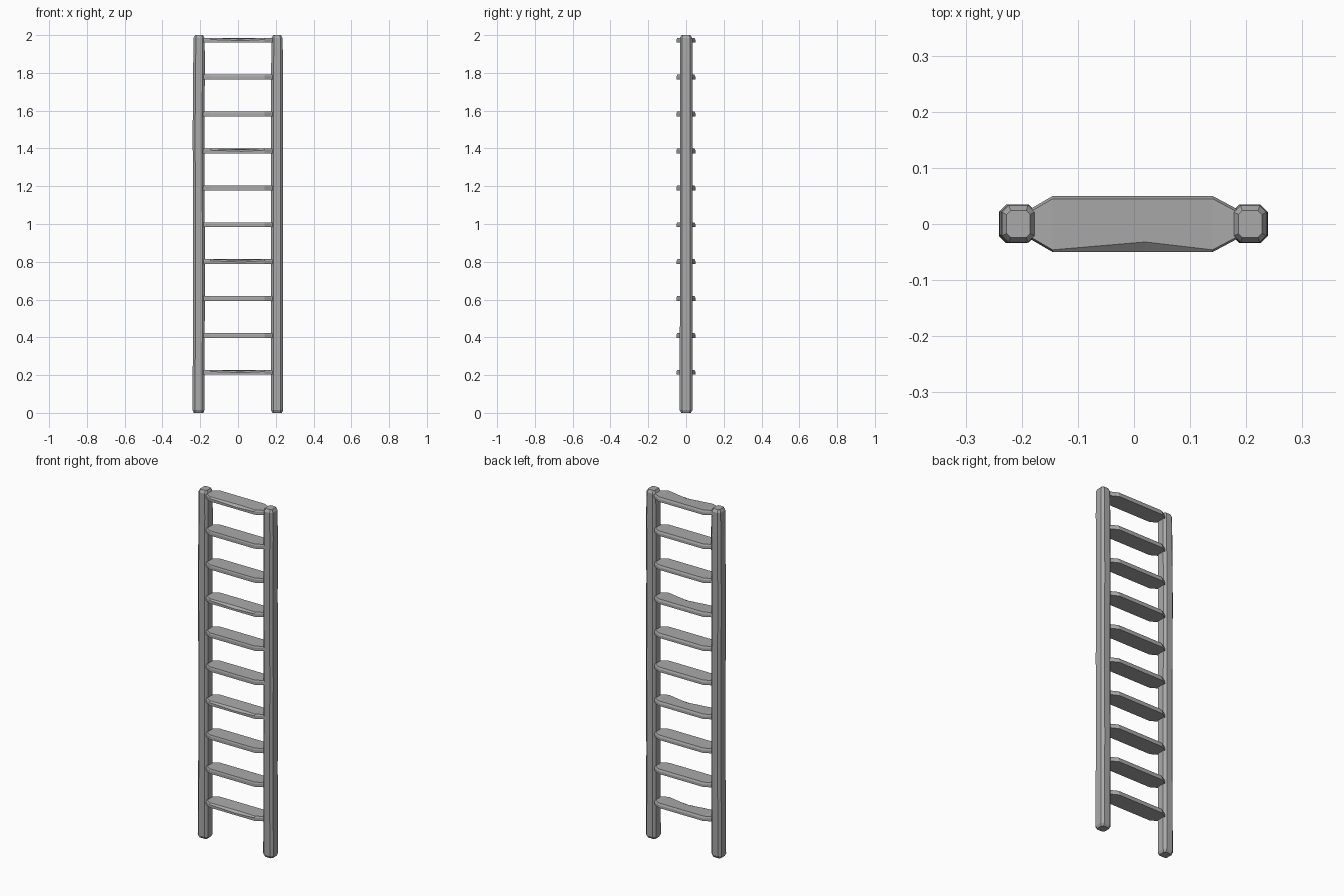
import bpy
import bmesh

if "Cube" in bpy.data.objects:
    bpy.data.objects.remove(bpy.data.objects["Cube"], do_unlink=True)

wood = bpy.data.materials.new("worn_grey")
wood.use_nodes = True
GREY = (0.4, 0.4, 0.4, 1)
wood.diffuse_color = GREY
wood.node_tree.nodes["Principled BSDF"].inputs["Base Color"].default_value = GREY


def loft(name, rings):
    """Skin a closed solid through a list of equal-length rings."""
    bm = bmesh.new()
    loops = [[bm.verts.new(p) for p in ring] for ring in rings]
    for a, b in zip(loops, loops[1:]):
        for i in range(len(a)):
            j = (i + 1) % len(a)
            bm.faces.new((a[i], a[j], b[j], b[i]))
    bm.faces.new(loops[0])
    bm.faces.new(loops[-1])
    bmesh.ops.recalc_face_normals(bm, faces=bm.faces)
    mesh = bpy.data.meshes.new(name)
    bm.to_mesh(mesh)
    bm.free()
    mesh.materials.append(wood)
    obj = bpy.data.objects.new(name, mesh)
    bpy.context.collection.objects.link(obj)
    return obj


def octagon(cx, cy, z, hx, hy, cut):
    """Rectangle with chamfered corners, lying flat at height z."""
    ax, ay = hx - cut, hy - cut
    pts = [(hx, -ay), (hx, ay), (ax, hy), (-ax, hy),
           (-hx, ay), (-hx, -ay), (-ax, -hy), (ax, -hy)]
    return [(cx + x, cy + y, z) for x, y in pts]


# Side posts: chamfered bars, slightly uneven, with bevelled ends
def post(name, x, sway):
    rings = [octagon(x, 0, 0, 0.025, 0.025, 0.008),
             octagon(x, 0, 0.015, 0.032, 0.034, 0.013)]
    for z, shift in zip((0.5, 1.0, 1.5, 1.85), sway):
        rings.append(octagon(x + shift, 0.001, z, 0.031, 0.034, 0.013))
    rings += [octagon(x + sway[-1], 0, 1.985, 0.029, 0.033, 0.012),
              octagon(x + sway[-1], 0, 2.0, 0.021, 0.024, 0.007)]
    loft(name, rings)


post("right_post", -0.209, (0.002, 0.002, 0, 0.003))
post("left_post", 0.207, (-0.001, 0, -0.001, 0))


# Rungs: flat boards tapering into the posts, front edge chipped on some
STATIONS = [(-0.2, 0.018), (-0.145, 0.05), (0.02, 0.05), (0.14, 0.05), (0.2, 0.018)]


def rung(index, chip):
    z = 0.215 + index * 0.1953
    rings = []
    for k, (x, half) in enumerate(STATIONS):
        top, bottom = z + 0.013, z - 0.013
        inset = 0.018 if k == 2 else 0.004
        front = half - (inset if chip else 0.003)
        sag = 0.006 if chip and k == 2 else 0
        rings.append([(x, -half, bottom), (x, half, bottom),
                      (x, half, z + 0.002), (x, half - 0.005, top),
                      (x, -front, top - sag), (x, -half, z + 0.004 - sag)])
    loft(f"rung_{index + 1}", rings)


for i in range(10):
    rung(i, i % 3 == 0)
